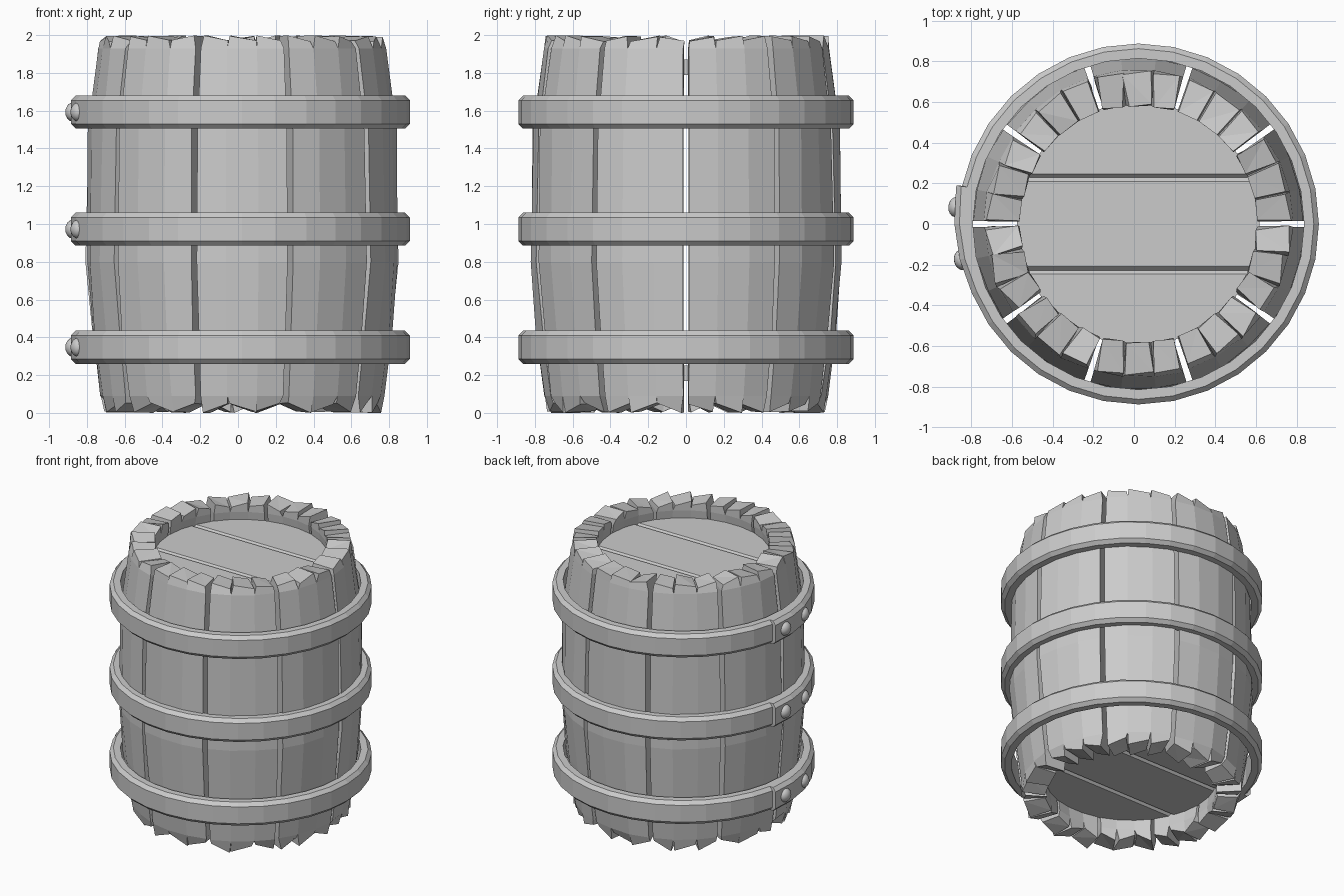
import bpy, bmesh, math, random
from mathutils import Vector, Matrix

random.seed(4)
CX = 0.022  # barrel axis

cube = bpy.data.objects.get("Cube")
if cube:
    bpy.data.objects.remove(cube, do_unlink=True)

grey = bpy.data.materials.new("pale_grey")
grey.use_nodes = True
grey.diffuse_color = (0.6, 0.6, 0.6, 1)
grey.node_tree.nodes["Principled BSDF"].inputs["Base Color"].default_value = (0.6, 0.6, 0.6, 1)


def polar(r, deg, z):
    a = math.radians(deg)
    return Vector((CX + r * math.cos(a), r * math.sin(a), z))


def finish(name, bm):
    bmesh.ops.recalc_face_normals(bm, faces=bm.faces)
    mesh = bpy.data.meshes.new(name)
    bm.to_mesh(mesh)
    bm.free()
    mesh.materials.append(grey)
    obj = bpy.data.objects.new(name, mesh)
    bpy.context.collection.objects.link(obj)
    return obj


def bridge(bm, a, b):
    n = len(a)
    for i in range(n):
        bm.faces.new((a[i], a[(i + 1) % n], b[(i + 1) % n], b[i]))


# Staves: curved planks, three facets wide, with ragged chopped ends
PROFILE = [(0.09, 0.752), (0.43, 0.795), (0.8, 0.825), (1.5, 0.815), (1.93, 0.758)]


def stave(index):
    bm = bmesh.new()
    mid = 18 + 36 * index
    angles = [mid + d for d in (-16.9, -6, 6, 16.9)]
    loops = []
    for z, r in PROFILE:
        ring = [polar(r + random.uniform(-0.006, 0.006), a, z) for a in angles]
        ring += [polar(r - 0.172, a, z) for a in reversed(angles)]
        loops.append([bm.verts.new(p) for p in ring])
    for a, b in zip(loops, loops[1:]):
        bridge(bm, a, b)
    ends = []
    for loop in (loops[0], loops[-1]):
        for i in range(3):
            ends.append(bm.faces.new((loop[i], loop[i + 1], loop[6 - i], loop[7 - i])))
    # Each end facet becomes its own tilted, narrowed tooth
    teeth = bmesh.ops.extrude_discrete_faces(bm, faces=ends)["faces"]
    for f in teeth:
        c = f.calc_center_median()
        top = c.z > 1
        side = random.choice((-1, 1))
        out = Vector((c.x - CX, c.y, 0)).normalized()
        tangent = Vector((-out.y, out.x, 0))
        twist = Matrix.Rotation(random.uniform(-0.16, 0.16), 3, "Z")
        for v in f.verts:
            d = v.co - c
            across = d.dot(tangent)
            outer = d.dot(out) > 0
            d -= tangent * across * 0.1
            if outer:
                d -= out * random.uniform(0.005, 0.03)
            v.co = c + twist @ d
            tilt = 1 if across * side > 0 else 0
            if top:
                v.co.z = 1.965 + 0.025 * tilt + random.uniform(0, 0.009)
            else:
                v.co.z = 0.055 - 0.045 * tilt - random.uniform(0, 0.01)
    bmesh.ops.triangulate(bm, faces=teeth)
    finish("stave_%d" % (index + 1), bm)


for i in range(10):
    stave(i)


# Lids: three planks marked by V grooves
def lid(name, z):
    bm = bmesh.new()
    bmesh.ops.create_cone(bm, cap_ends=True, segments=30, radius1=0.6, radius2=0.6,
                          depth=0.08, matrix=Matrix.Translation((CX, 0, z)))
    for c in (-0.228, 0.228):
        for off in (-0.018, 0, 0.018):
            bmesh.ops.bisect_plane(bm, geom=bm.verts[:] + bm.edges[:] + bm.faces[:],
                                   plane_co=(0, c + off, 0), plane_no=(0, 1, 0))
        for v in bm.verts:
            if abs(v.co.y - c) < 1e-4:
                v.co.z += 0.02 if v.co.z < z else -0.02
    finish(name, bm)


lid("top_lid", 1.83)
lid("bottom_lid", 0.21)


# Hoops: chamfered bands whose riveted end overlaps the start
def lift(deg):
    return 0.028 * max(0, 1 - (deg - 168) / 34) if deg >= 168 else 0


def hoop(name, z):
    bm = bmesh.new()
    angles = [i * 11.25 for i in range(32)]
    angles = sorted(angles + [167.8, 168])
    h, r = 0.0875, 0.888
    loops = []
    for a in angles:
        o = r + lift(a)
        section = [(0.815, -h), (o - 0.025, -h), (o, -h + 0.025),
                   (o, h - 0.025), (o - 0.025, h), (0.815, h)]
        loops.append([bm.verts.new(polar(x, a, z + y)) for x, y in section])
    for i, loop in enumerate(loops):
        bridge(bm, loop, loops[(i + 1) % len(loops)])
    finish(name, bm)


# Rivets: flattened domes on the overlap
def rivet(name, deg, z):
    bm = bmesh.new()
    bmesh.ops.create_uvsphere(bm, u_segments=12, v_segments=8, radius=0.05)
    place = Matrix.Translation(polar(0.885 + lift(deg) - 0.005, deg, z))
    turn = Matrix.Rotation(math.radians(deg), 4, "Z") @ Matrix.Rotation(math.pi / 2, 4, "Y")
    bm.transform(place @ turn @ Matrix.Diagonal((1, 1, 0.75, 1)))
    obj = finish(name, bm)
    for p in obj.data.polygons:
        p.use_smooth = True


for label, z in (("lower", 0.3475), ("middle", 0.9725), ("upper", 1.5925)):
    hoop(label + "_hoop", z)
    rivet(label + "_rivet_back", 174.7, z)
    rivet(label + "_rivet_front", 191.5, z)
